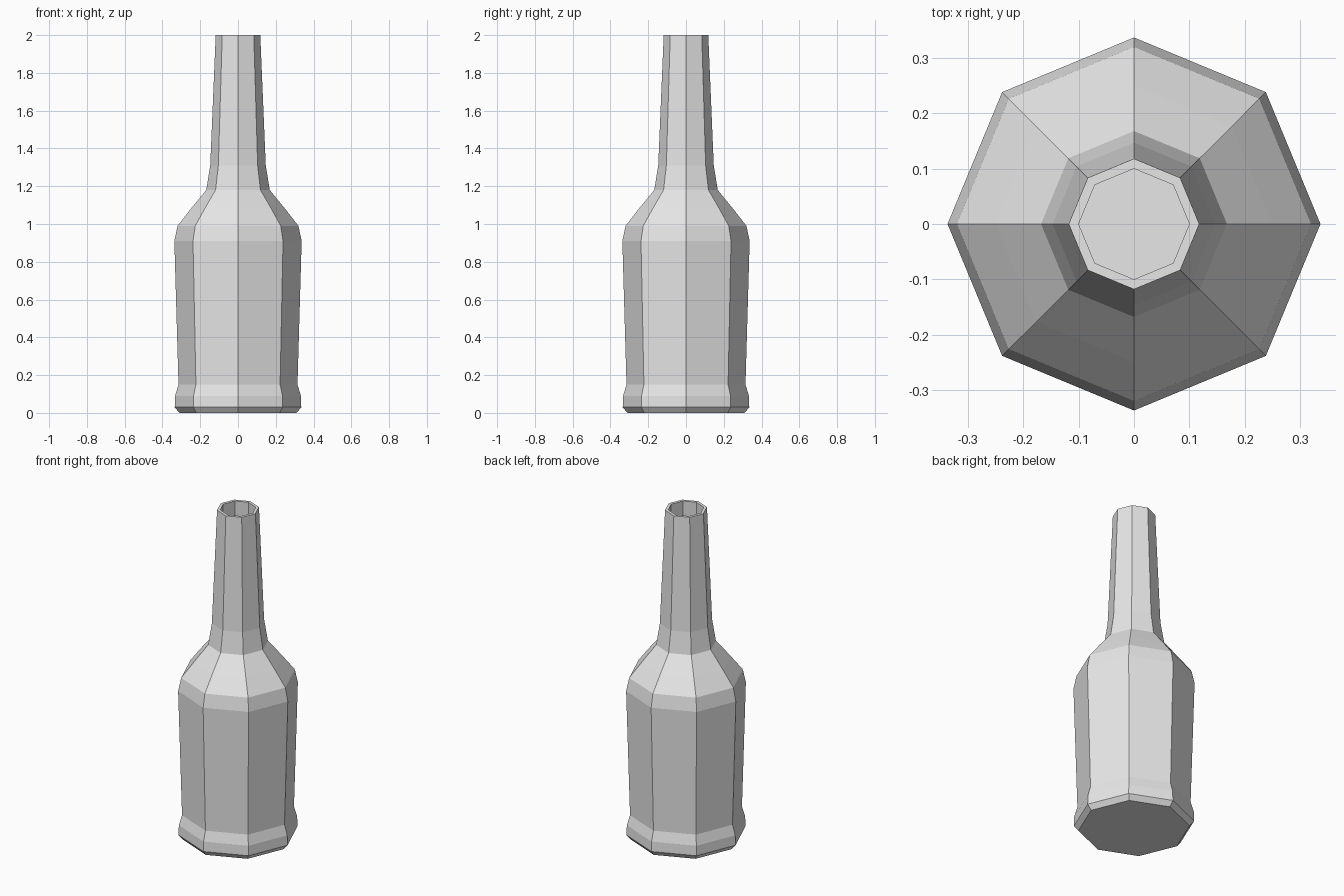
import bpy
import bmesh
from math import cos, sin, tau

cube = bpy.data.objects.get("Cube")
if cube:
    bpy.data.objects.remove(cube, do_unlink=True)

SIDES = 8
WALL = 0.018

# Outer profile: radius, height
outer = [(0.31, 0), (0.335, 0.03), (0.333, 0.09), (0.315, 0.15),
         (0.337, 0.91), (0.32, 0.99), (0.25, 1.08), (0.168, 1.18),
         (0.147, 1.31), (0.118, 2.0)]

# Inner profile: the same wall set inwards, from the rim down to the floor
inner = [(r - WALL, z) for r, z in reversed(outer[2:])]
profile = outer + inner

# Glass material
glass = bpy.data.materials.new("light_grey_glass")
glass.use_nodes = True
colour = (0.8, 0.8, 0.8, 1)
glass.diffuse_color = colour
glass.node_tree.nodes["Principled BSDF"].inputs["Base Color"].default_value = colour

# Bottle: rings of the profile joined by quads, closed below and inside
bm = bmesh.new()
rings = [[bm.verts.new((r * cos(tau * i / SIDES), r * sin(tau * i / SIDES), z))
          for i in range(SIDES)] for r, z in profile]
for low, high in zip(rings, rings[1:]):
    for i in range(SIDES):
        j = (i + 1) % SIDES
        bm.faces.new((low[i], low[j], high[j], high[i]))
bm.faces.new(list(reversed(rings[0])))
bm.faces.new(rings[-1])
bmesh.ops.recalc_face_normals(bm, faces=bm.faces[:])

mesh = bpy.data.meshes.new("bottle")
bm.to_mesh(mesh)
bm.free()
mesh.materials.append(glass)
bottle = bpy.data.objects.new("bottle", mesh)
bpy.context.collection.objects.link(bottle)
